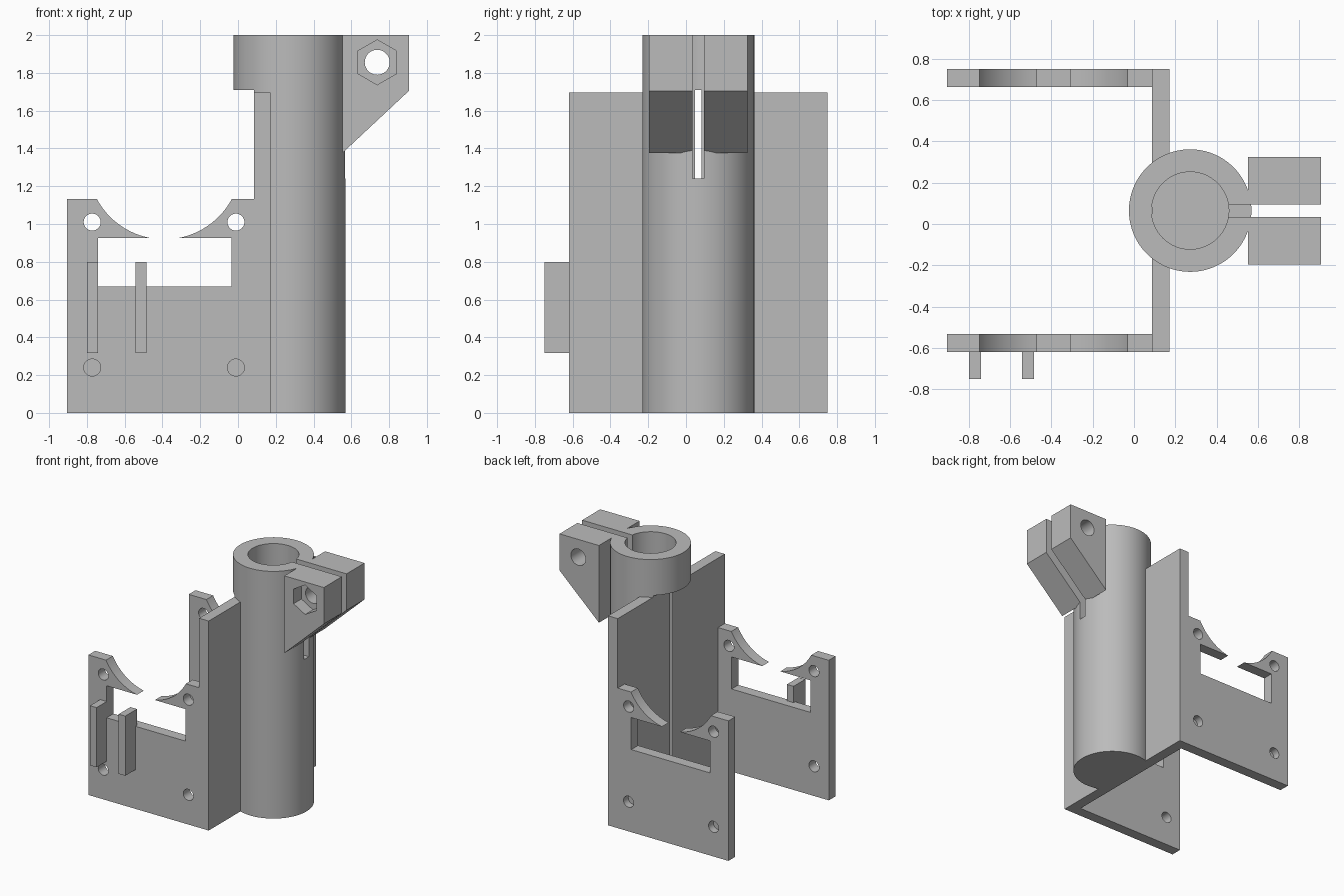
import bpy, bmesh, math
from mathutils import Matrix, Vector

if "Cube" in bpy.data.objects:
    bpy.data.objects.remove(bpy.data.objects["Cube"], do_unlink=True)

grey = bpy.data.materials.new("plain grey")
grey.use_nodes = True
grey.diffuse_color = (0.5, 0.5, 0.5, 1)
grey.node_tree.nodes["Principled BSDF"].inputs["Base Color"].default_value = (0.5, 0.5, 0.5, 1)

MID = 0.065          # centre line in y
TUBE_X = 0.272       # tube axis
PLATE_X0, PLATE_X1 = 0.086, 0.172


def finish(name, bm):
    bmesh.ops.recalc_face_normals(bm, faces=bm.faces)
    mesh = bpy.data.meshes.new(name)
    bm.to_mesh(mesh)
    bm.free()
    mesh.materials.append(grey)
    obj = bpy.data.objects.new(name, mesh)
    bpy.context.collection.objects.link(obj)
    return obj


def box(name, x0, x1, y0, y1, z0, z1):
    bm = bmesh.new()
    bmesh.ops.create_cube(bm, size=1)
    for v in bm.verts:
        v.co = Vector((x1 if v.co.x > 0 else x0,
                       y1 if v.co.y > 0 else y0,
                       z1 if v.co.z > 0 else z0))
    return finish(name, bm)


def rod(name, radius, start, end, sides=96):
    """Cylinder between two points on an axis."""
    start, end = Vector(start), Vector(end)
    bm = bmesh.new()
    bmesh.ops.create_cone(bm, cap_ends=True, segments=sides, radius1=radius,
                          radius2=radius, depth=(end - start).length)
    turn = Vector((0, 0, 1)).rotation_difference(end - start).to_matrix().to_4x4()
    bm.transform(Matrix.Translation((start + end) / 2) @ turn)
    return finish(name, bm)


def prism(name, outline, y0, y1):
    """Extrude an x-z outline along y."""
    bm = bmesh.new()
    face = bm.faces.new([bm.verts.new((x, y0, z)) for x, z in outline])
    new = bmesh.ops.extrude_face_region(bm, geom=[face])["geom"]
    bmesh.ops.translate(bm, vec=(0, y1 - y0, 0),
                        verts=[g for g in new if isinstance(g, bmesh.types.BMVert)])
    return finish(name, bm)


def cut(obj, *cutters):
    for cutter in cutters:
        mod = obj.modifiers.new("cut", 'BOOLEAN')
        mod.operation = 'DIFFERENCE'
        mod.solver = 'EXACT'
        mod.object = cutter
        with bpy.context.temp_override(object=obj, active_object=obj):
            bpy.ops.object.modifier_apply(modifier=mod.name)
        bpy.data.objects.remove(cutter, do_unlink=True)


def bore():
    return rod("bore_cutter", 0.187, (TUBE_X, MID, 0.08), (TUBE_X, MID, 2.2))


# Tube with a flat left side below its collar, a bore and a clamping slot
tube = rod("tube", 0.2965, (TUBE_X, MID, 0), (TUBE_X, MID, 2))
cut(tube,
    box("flat_cutter", -0.5, PLATE_X0, -0.6, 0.7, -0.2, 1.71),
    bore(),
    box("slot_cutter", TUBE_X, 1.1, MID - 0.03, MID + 0.03, 1.24, 2.2))

# Back wall, which the bore just grazes
wall = box("back_wall", PLATE_X0, PLATE_X1, -0.62, 0.75, 0, 1.695)
cut(wall, bore())

# Clamp ears with a bolt hole; the front one has a hexagonal nut recess
ear_outline = [(0.552, 1.375), (0.905, 1.705), (0.905, 2), (0.552, 2)]
ears = []
for name, y0, y1 in (("front_ear", MID - 0.26, MID - 0.03),
                     ("rear_ear", MID + 0.03, MID + 0.26)):
    ear = prism(name, ear_outline, y0, y1)
    cut(ear, rod("bolt_cutter", 0.066, (0.737, -0.6, 1.856), (0.737, 0.7, 1.856), 48))
    ears.append(ear)
nut = rod("nut_cutter", 0.119, (0.737, -0.5, 1.856), (0.737, MID - 0.16, 1.856), 6)
points = [v.co for v in nut.data.vertices]
if max(p.z for p in points) - 1.856 < 0.115:      # keep a corner on top
    spin = Matrix.Rotation(math.radians(30), 4, 'Y')
    pivot = Matrix.Translation((0.737, 0, 1.856))
    nut.data.transform(pivot @ spin @ pivot.inverted())
cut(ears[0], nut)

# Side cheeks with a cradle arc, a window and screw holes
cheeks = []
for name, y0, y1, low_y in (("front_cheek", -0.62, -0.533, -0.4),
                            ("rear_cheek", 0.663, 0.75, 0.69)):
    cheek = box(name, -0.905, PLATE_X0 + 0.01, y0, y1, 0, 1.133)
    a, b = y0 - 0.1, y1 + 0.1
    cut(cheek,
        rod("cradle_cutter", 0.406, (-0.39, a, 1.325), (-0.39, b, 1.325)),
        box("window_cutter", -0.742, -0.035, a, b, 0.668, 0.927))
    for x in (-0.772, -0.011):
        low = (low_y, a) if low_y < 0 else (low_y, b)
        cut(cheek,
            rod("screw_cutter", 0.045, (x, a, 1.01), (x, b, 1.01), 40),
            rod("screw_cutter", 0.045, (x, low[0], 0.24), (x, low[1], 0.24), 40))
    cheeks.append(cheek)

# Two upright ribs on the front cheek
for name, x in (("outer_rib", -0.8), ("inner_rib", -0.543)):
    box(name, x, x + 0.059, -0.75, -0.6, 0.317, 0.8)

# Smooth round walls, crisp edges
for obj in [tube, wall] + ears + cheeks:
    bpy.ops.object.select_all(action='DESELECT')
    obj.select_set(True)
    bpy.context.view_layer.objects.active = obj
    bpy.ops.object.shade_smooth_by_angle(angle=math.radians(30))
